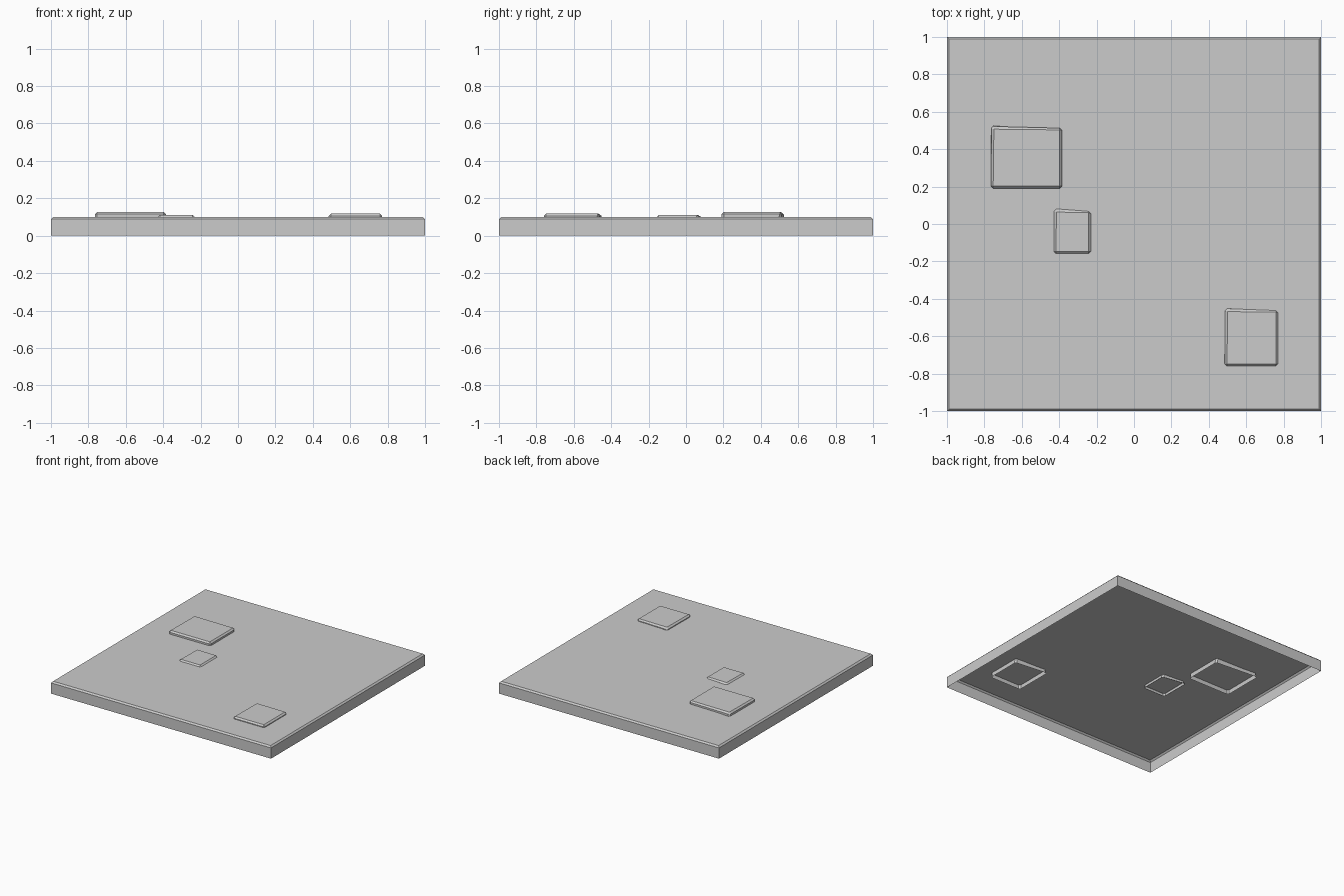
import bpy, bmesh

if "Cube" in bpy.data.objects:
    bpy.data.objects.remove(bpy.data.objects["Cube"])


def open_box(name, base, top, z0, z1, bevel, round_corners):
    """Box without a bottom, made of a base and a top outline, with chamfered edges."""
    bm = bmesh.new()
    low = [bm.verts.new((x, y, z0)) for x, y in base]
    high = [bm.verts.new((x, y, z1)) for x, y in top]
    bm.faces.new(high)
    for i in range(4):
        j = (i + 1) % 4
        bm.faces.new((low[i], low[j], high[j], high[i]))
    edges = []
    for e in bm.edges:
        tops = sum(v in high for v in e.verts)
        if tops == 2 or (tops == 1 and round_corners):
            edges.append(e)
    bmesh.ops.bevel(bm, geom=edges, offset=bevel, segments=1, affect='EDGES',
                    profile=0.5, clamp_overlap=True)
    mesh = bpy.data.meshes.new(name)
    bm.to_mesh(mesh)
    bm.free()
    obj = bpy.data.objects.new(name, mesh)
    bpy.context.collection.objects.link(obj)
    return obj


def rect(x0, x1, y0, y1):
    return [(x0, y0), (x1, y0), (x1, y1), (x0, y1)]


# Base plate: open underneath, chamfered along its top edges
plate = rect(-1, 1, -1, 1)
open_box("base_plate", plate, plate, 0.0, 0.1, 0.012, False)

# Raised pads: sunk through the plate, back wall slightly twisted
pads = [
    ("large_pad", -0.765, -0.385, 0.19, 0.515, 0.065, 0.127),
    ("medium_pad", 0.485, 0.77, -0.76, -0.46, 0.067, 0.118),
    ("small_pad", -0.43, -0.23, -0.158, 0.072, 0.078, 0.111),
]
for name, x0, x1, y0, y1, z0, z1 in pads:
    top = rect(x0, x1, y0, y1)
    base = rect(x0, x1, y0, y1)
    base[2] = (x1, y1 - 0.012)
    base[3] = (x0, y1 + 0.02)
    top[3] = (x0 + 0.004, y1 + 0.004)
    open_box(name, base, top, z0, z1, 0.012, True)
